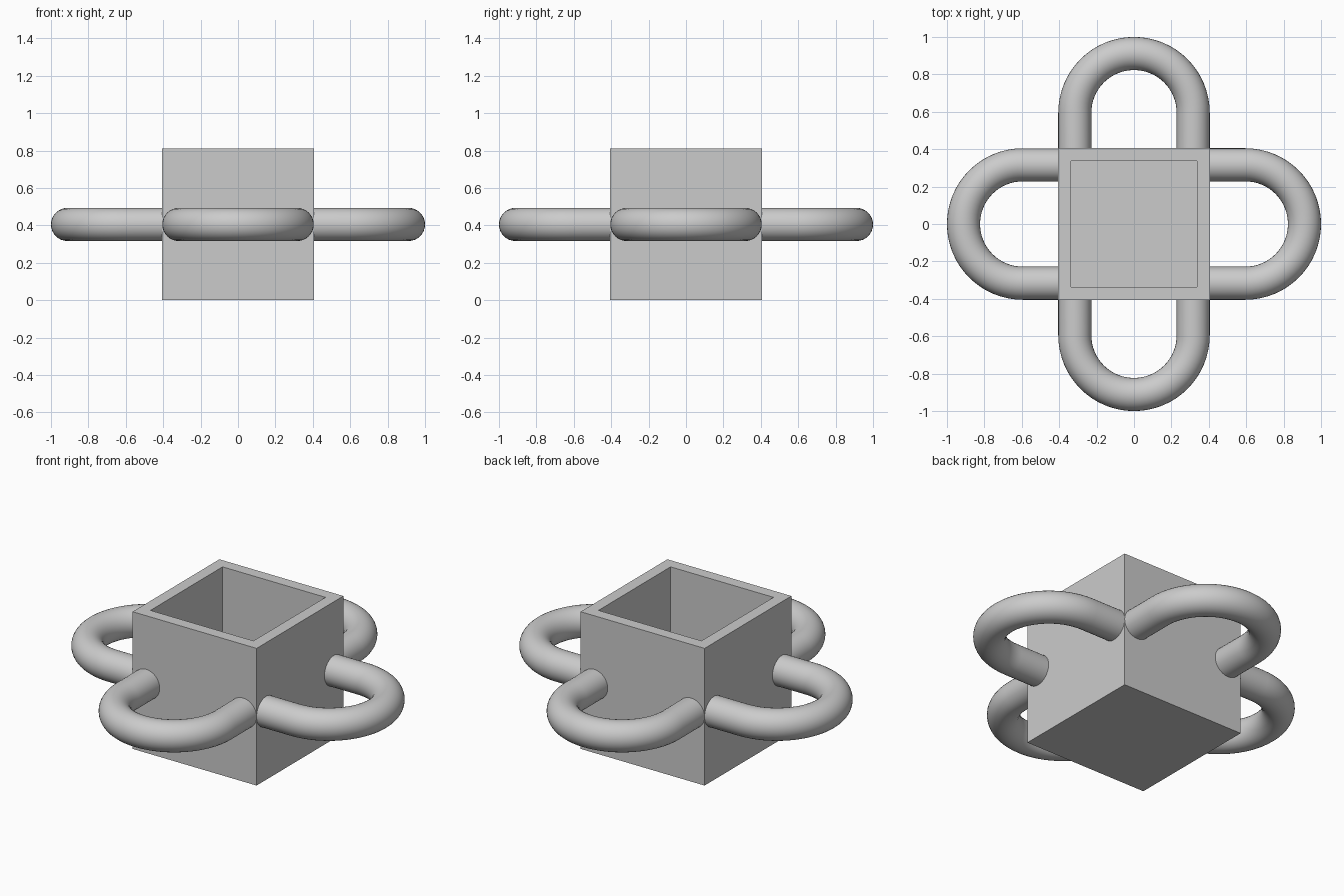
import bpy, bmesh, math
from mathutils import Vector

cube = bpy.data.objects.get("Cube")
if cube:
    bpy.data.objects.remove(cube, do_unlink=True)

HALF = 0.405          # half width of the box
WALL = 0.097          # wall and floor thickness
TUBE = 0.0885         # handle tube radius
BEND = HALF - TUBE    # radius of the handle bend
SIDES = 32            # sides around the tube
STEPS = 32            # segments along the bend

grey = bpy.data.materials.new("light_grey")
grey.use_nodes = True
colour = (0.6, 0.6, 0.6, 1)
grey.diffuse_color = colour
grey.node_tree.nodes["Principled BSDF"].inputs["Base Color"].default_value = colour


def add_object(name, bm):
    bmesh.ops.recalc_face_normals(bm, faces=bm.faces)
    mesh = bpy.data.meshes.new(name)
    bm.to_mesh(mesh)
    bm.free()
    mesh.materials.append(grey)
    obj = bpy.data.objects.new(name, mesh)
    bpy.context.collection.objects.link(obj)
    return obj


# Open box: inset the top of a cube, then sink the opening to the floor
bm = bmesh.new()
bmesh.ops.create_cube(bm, size=2 * HALF)
bmesh.ops.translate(bm, verts=bm.verts, vec=(0, 0, HALF))
top = max(bm.faces, key=lambda f: f.calc_center_median().z)
bmesh.ops.inset_region(bm, faces=[top], thickness=WALL)
hole = bmesh.ops.extrude_discrete_faces(bm, faces=[top])["faces"][0]
bmesh.ops.translate(bm, verts=hole.verts, vec=(0, 0, WALL - 2 * HALF))
add_object("open_box", bm)


# U-shaped handle: sweep a circle along two straights and a half-circle bend
def make_handle(name, angle):
    start, bend_at = HALF - 0.005, 1 - HALF
    path = [(Vector((start, -BEND, HALF)), -math.pi / 2)]
    for i in range(STEPS + 1):
        a = -math.pi / 2 + math.pi * i / STEPS
        path.append((Vector((bend_at + BEND * math.cos(a), BEND * math.sin(a), HALF)), a))
    path.append((Vector((start, BEND, HALF)), math.pi / 2))

    bm = bmesh.new()
    rings = []
    for centre, a in path:
        out = Vector((math.cos(a), math.sin(a), 0))
        ring = []
        for j in range(SIDES):
            t = 2 * math.pi * j / SIDES
            offset = out * math.cos(t) + Vector((0, 0, math.sin(t)))
            ring.append(bm.verts.new(centre + TUBE * offset))
        rings.append(ring)
    for r, s in zip(rings, rings[1:]):
        for j in range(SIDES):
            k = (j + 1) % SIDES
            bm.faces.new((r[j], r[k], s[k], s[j]))
    bm.faces.new(rings[0])
    bm.faces.new(rings[-1])

    obj = add_object(name, bm)
    obj.rotation_euler.z = angle
    bpy.ops.object.select_all(action='DESELECT')
    obj.select_set(True)
    bpy.context.view_layer.objects.active = obj
    bpy.ops.object.shade_smooth_by_angle(angle=math.radians(40))


for i, side in enumerate(("left", "back", "right", "front")):
    make_handle(side + "_handle", i * math.pi / 2)
